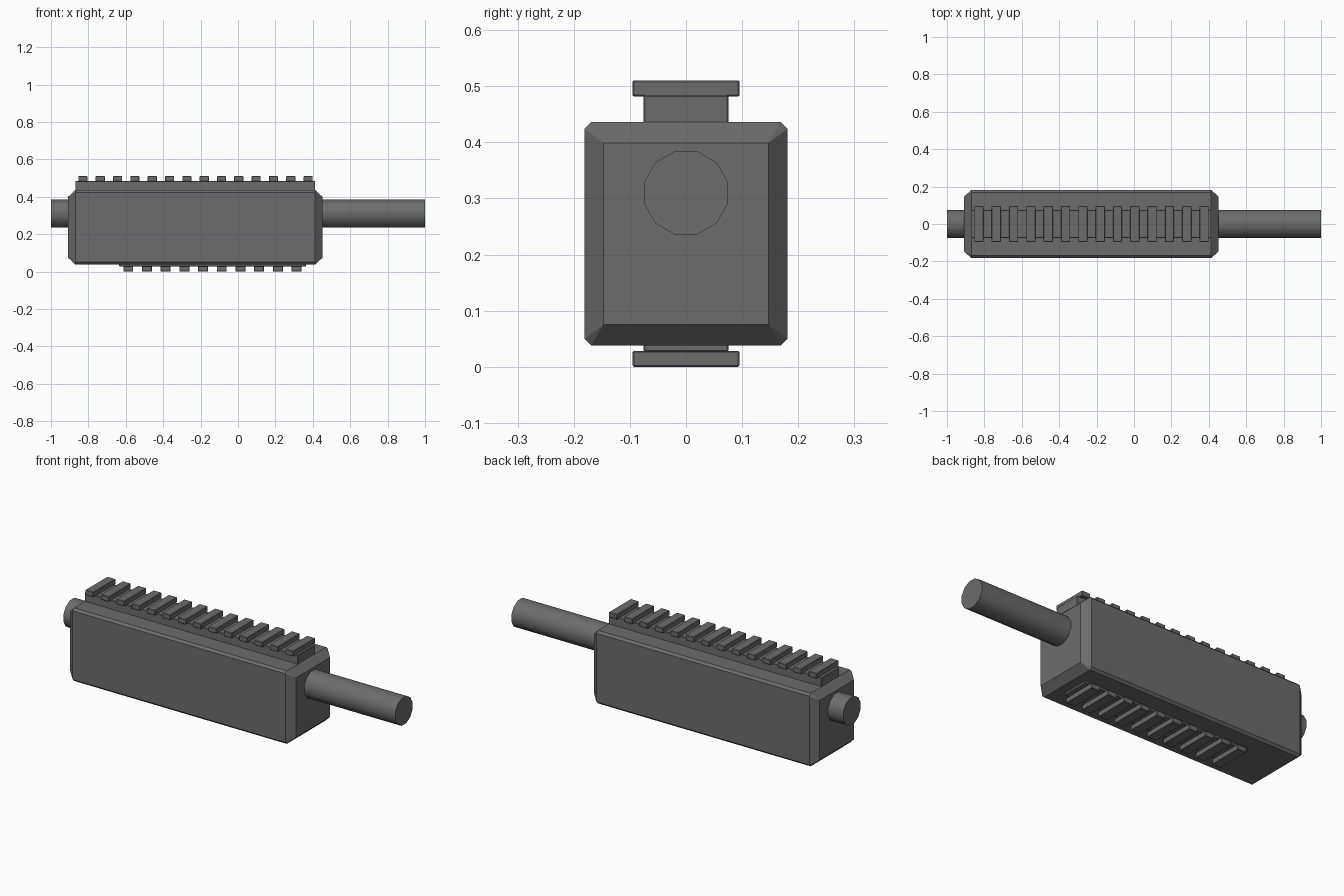
import bpy, bmesh, math
from mathutils import Matrix

cube = bpy.data.objects.get("Cube")
if cube:
    bpy.data.objects.remove(cube, do_unlink=True)

# Single dark metal colour
metal = bpy.data.materials.new("dark_grey_metal")
metal.use_nodes = True
colour = (0.15, 0.15, 0.153, 1)
metal.diffuse_color = colour
metal.node_tree.nodes["Principled BSDF"].inputs["Base Color"].default_value = colour


def add_object(name, bm):
    bmesh.ops.recalc_face_normals(bm, faces=bm.faces[:])
    mesh = bpy.data.meshes.new(name)
    bm.to_mesh(mesh)
    bm.free()
    mesh.materials.append(metal)
    obj = bpy.data.objects.new(name, mesh)
    bpy.context.collection.objects.link(obj)
    return obj


def add_box(bm, x0, x1, half_y, z0, z1):
    verts = bmesh.ops.create_cube(bm, size=1)["verts"]
    bmesh.ops.scale(bm, vec=(x1 - x0, 2 * half_y, z1 - z0), verts=verts)
    bmesh.ops.translate(bm, vec=((x0 + x1) / 2, 0, (z0 + z1) / 2), verts=verts)


def soften(obj):
    bevel = obj.modifiers.new("edge_bevel", "BEVEL")
    bevel.width = 0.002
    bevel.segments = 1


def rail(name, x0, x1, base_z, teeth_z, first, pitch, count, width):
    bm = bmesh.new()
    add_box(bm, x0, x1, 0.0755, *base_z)
    soften(add_object(name + "_base", bm))
    bm = bmesh.new()
    for i in range(count):
        x = first + i * pitch
        add_box(bm, x - width / 2, x + width / 2, 0.095, *teeth_z)
    soften(add_object(name + "_teeth", bm))


# Housing: chamfered block with tapered ends
HALF_Y, HALF_Z, MID_Z, EDGE = 0.181, 0.199, 0.237, 0.012
bm = bmesh.new()
for sy in (-1, 1):
    for sz in (-1, 1):
        for x in (-0.909, 0.452):
            bm.verts.new((x, sy * (HALF_Y - 0.034), MID_Z + sz * (HALF_Z - 0.037)))
        for x in (-0.87, 0.413):
            bm.verts.new((x, sy * HALF_Y, MID_Z + sz * (HALF_Z - EDGE)))
            bm.verts.new((x, sy * (HALF_Y - EDGE), MID_Z + sz * HALF_Z))
bmesh.ops.convex_hull(bm, input=bm.verts[:])
bmesh.ops.dissolve_limit(bm, angle_limit=0.01, verts=bm.verts[:], edges=bm.edges[:])
add_object("housing", bm)

# Toothed rails above and below
rail("top_rail", -0.87, 0.413, (0.43, 0.484), (0.482, 0.51), -0.829, 0.0926, 14, 0.049)
rail("bottom_rail", -0.635, 0.363, (0.027, 0.045), (0, 0.028), -0.587, 0.1, 10, 0.053)

# Twelve-sided tube along x, turned so that a flat side faces up
bm = bmesh.new()
turn = Matrix.Rotation(math.radians(90), 4, "Y") @ Matrix.Rotation(math.radians(15), 4, "Z")
bmesh.ops.create_cone(bm, cap_ends=True, segments=12, radius1=0.077, radius2=0.077,
                      depth=2, matrix=Matrix.Translation((0, 0, 0.31)) @ turn)
barrel = add_object("barrel", bm)
bpy.ops.object.select_all(action="DESELECT")
barrel.select_set(True)
bpy.context.view_layer.objects.active = barrel
bpy.ops.object.shade_smooth_by_angle(angle=math.radians(40))
